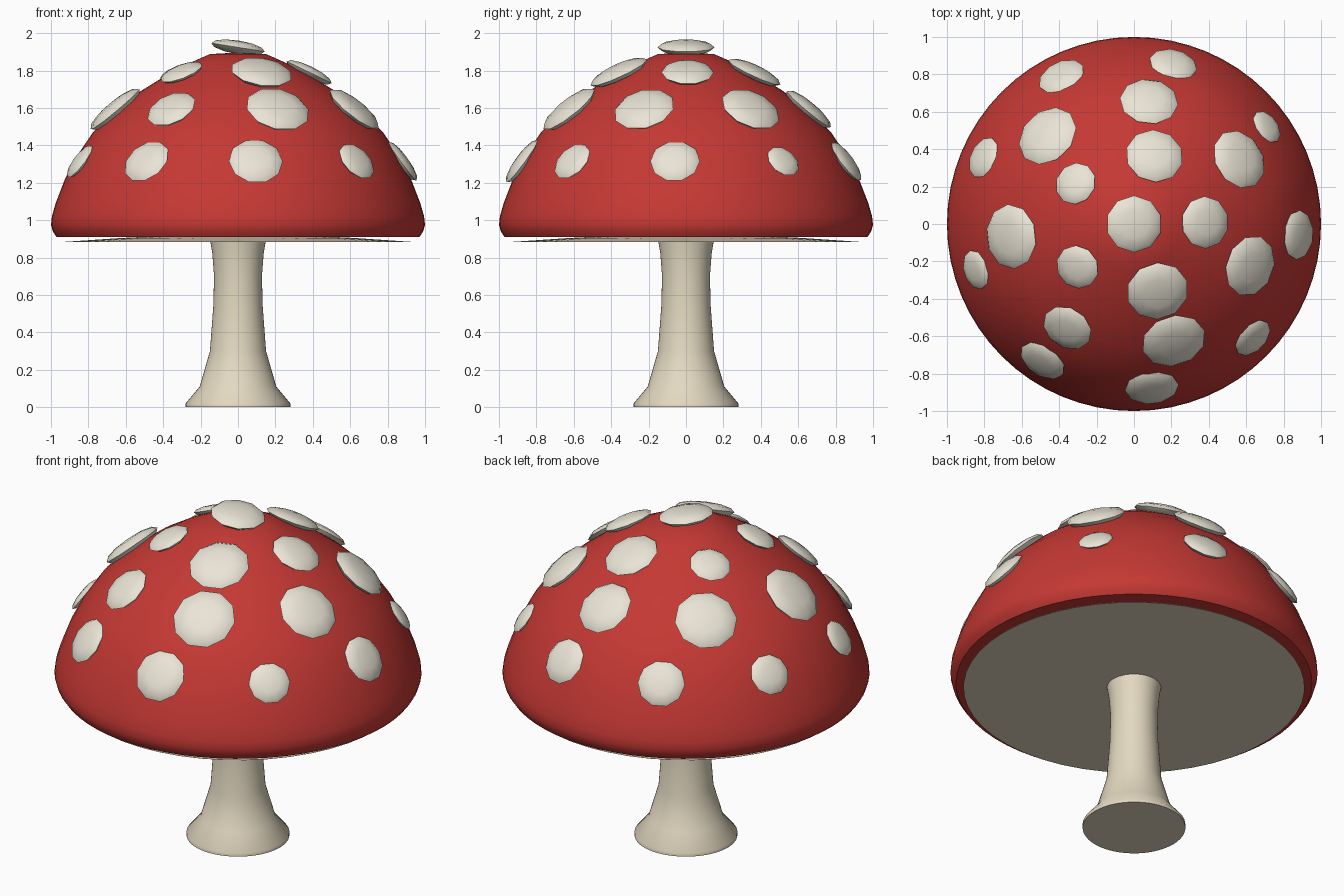
import bpy, math
from mathutils import Matrix

if "Cube" in bpy.data.objects:
    bpy.data.objects.remove(bpy.data.objects["Cube"])


def material(name, rgb):
    m = bpy.data.materials.new(name)
    m.diffuse_color = (*rgb, 1)
    m.use_nodes = True
    m.node_tree.nodes["Principled BSDF"].inputs["Base Color"].default_value = m.diffuse_color
    return m


RED = material("cap_red", (0.56, 0.04, 0.034))
CREAM = material("spot_cream", (0.82, 0.78, 0.67))
BEIGE = material("stem_beige", (0.77, 0.69, 0.53))


def lathe(name, profile, mat, n=48, angle=40):
    """Closed surface of revolution; profile runs bottom to top."""
    verts, faces = [], []
    for r, z in profile:
        for i in range(n):
            a = 2 * math.pi * i / n
            verts.append((r * math.cos(a), r * math.sin(a), z))
    for j in range(len(profile) - 1):
        for i in range(n):
            k = (i + 1) % n
            faces.append((j*n + i, j*n + k, (j+1)*n + k, (j+1)*n + i))
    faces.append(tuple(reversed(range(n))))
    faces.append(tuple(range((len(profile) - 1) * n, len(profile) * n)))
    me = bpy.data.meshes.new(name)
    me.from_pydata(verts, [], faces)
    me.materials.append(mat)
    ob = bpy.data.objects.new(name, me)
    bpy.context.collection.objects.link(ob)
    smooth(ob, angle)
    return ob


def smooth(ob, angle):
    bpy.ops.object.select_all(action='DESELECT')
    ob.select_set(True)
    bpy.context.view_layer.objects.active = ob
    bpy.ops.object.shade_smooth_by_angle(angle=math.radians(angle))


def spot(name, radius, z, azimuth, tilt, size):
    """Low-poly flattened sphere lying on the cap."""
    bpy.ops.mesh.primitive_uv_sphere_add(segments=10, ring_count=6, radius=1)
    ob = bpy.context.object
    ob.name = name
    ob.data.transform(
        Matrix.Rotation(math.radians(azimuth), 4, 'Z')
        @ Matrix.Translation((radius, 0, z))
        @ Matrix.Rotation(math.radians(tilt), 4, 'Y')
        @ Matrix.Diagonal((size, size, size * 0.24, 1)))
    ob.data.materials.append(CREAM)
    smooth(ob, 60)


# Stem with flared foot
lathe("stem", [(0.28, 0), (0.28, 0.02), (0.205, 0.11), (0.15, 0.3), (0.132, 0.54),
               (0.128, 0.7), (0.137, 0.82), (0.15, 0.9)], BEIGE)

# Gill disc under the cap
lathe("gills", [(0.93, 0.882), (0.93, 0.884), (0.62, 0.905), (0.3, 0.92)], BEIGE)

# Domed cap
lathe("cap", [(0.97, 0.91), (0.99, 0.94), (1.0, 0.975), (0.995, 1.02), (0.975, 1.09),
              (0.925, 1.22), (0.86, 1.345), (0.775, 1.47), (0.65, 1.59), (0.52, 1.69),
              (0.38, 1.777), (0.25, 1.844), (0.15, 1.888), (0.06, 1.893)], RED, n=64)

# Spots: one on top, then three evenly spaced rings
spot("spot_top", 0, 1.924, 0, 9, 0.152)
rings = [
    (0.38, 1.79, 26, 1.3, [0.14, 0.155, 0.115, 0.12, 0.167]),
    (0.66, 1.593, 40, 31.6, [0.165, 0.157, 0.172, 0.174, 0.138, 0.174, 0.166]),
    (0.88, 1.315, 54, 36.2, [0.096, 0.13, 0.13, 0.115, 0.108, 0.133, 0.145, 0.115, 0.133]),
]
for k, (radius, z, tilt, start, sizes) in enumerate(rings):
    for i, size in enumerate(sizes):
        spot(f"spot_ring{k + 1}_{i + 1}", radius, z, start + i * 360 / len(sizes), tilt, size)
